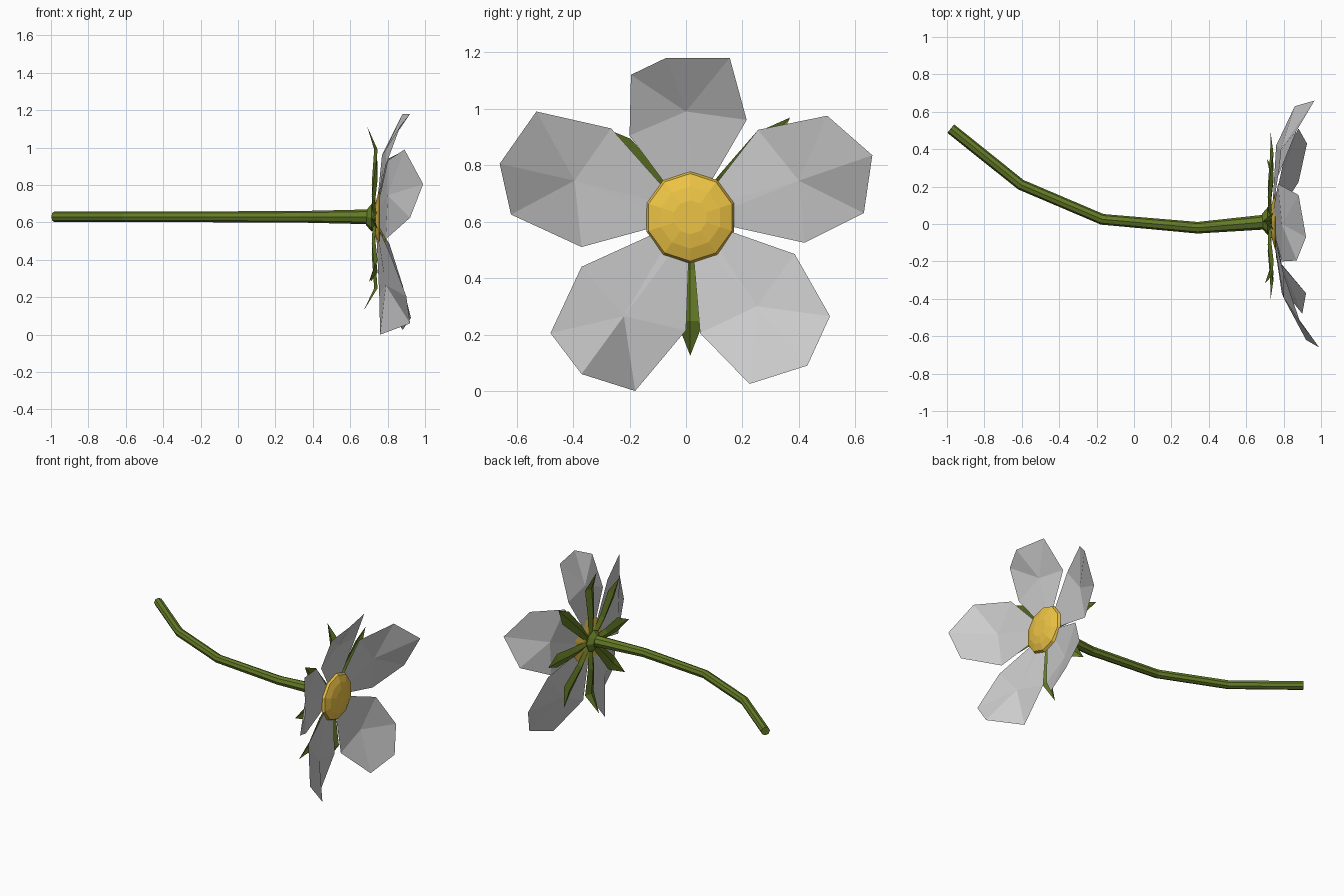
import bpy, math

if "Cube" in bpy.data.objects:
    bpy.data.objects.remove(bpy.data.objects["Cube"])

CY, CZ = 0.015, 0.615   # flower axis runs along x through this point


def material(name, rgb):
    m = bpy.data.materials.new(name)
    m.diffuse_color = (*rgb, 1)
    m.use_nodes = True
    m.node_tree.nodes["Principled BSDF"].inputs["Base Color"].default_value = m.diffuse_color
    return m


GREEN = material("leaf_green", (0.13, 0.20, 0.02))
YELLOW = material("pollen_yellow", (0.85, 0.55, 0.06))


def add_mesh(name, verts, faces, mat=None):
    me = bpy.data.meshes.new(name)
    me.from_pydata(verts, [], faces)
    ob = bpy.data.objects.new(name, me)
    bpy.context.collection.objects.link(ob)
    if mat:
        me.materials.append(mat)
    return ob


def lathe_x(name, profile, sides, mat, cz=CZ):
    """Revolve (x, radius) pairs about the flower axis, capping both ends."""
    verts, faces = [], []
    for x, r in profile:
        for i in range(sides):
            a = math.pi / 2 + math.tau * i / sides
            verts.append((x, CY + r * math.cos(a), cz + r * math.sin(a)))
    for k in range(len(profile) - 1):
        for i in range(sides):
            j = (i + 1) % sides
            faces.append((k * sides + i, k * sides + j,
                          (k + 1) * sides + j, (k + 1) * sides + i))
    faces.append(tuple(reversed(range(sides))))
    faces.append(tuple(range((len(profile) - 1) * sides, len(profile) * sides)))
    return add_mesh(name, verts, faces, mat)


# Stem: bent eight-sided tube
cu = bpy.data.curves.new("stem", "CURVE")
cu.dimensions = "3D"
cu.bevel_depth = 1.0
cu.bevel_resolution = 2
cu.use_fill_caps = True
path = [(-0.98, 0.51, 0.029), (-0.605, 0.21, 0.029), (-0.17, 0.025, 0.029),
        (0.34, -0.02, 0.031), (0.72, 0.012, 0.040)]
sp = cu.splines.new("POLY")
sp.use_smooth = False
sp.points.add(len(path) - 1)
for p, (x, y, r) in zip(sp.points, path):
    p.co = (x, y, 0.63, 1)
    p.radius = r
cu.materials.append(GREEN)
bpy.context.collection.objects.link(bpy.data.objects.new("stem", cu))

# Swollen base behind the petals, and the domed flower centre
lathe_x("calyx", [(0.685, 0.04), (0.715, 0.075), (0.74, 0.05)], 8, GREEN, 0.625)
lathe_x("flower_centre", [(0.735, 0.09), (0.755, 0.163), (0.772, 0.155),
                          (0.79, 0.11), (0.80, 0.06)], 10, YELLOW)

# Sepals: eight folded narrow leaves (length, tip x)
sepals = [(0.48, 0.73), (0.50, 0.74), (0.50, 0.69), (0.46, 0.74),
          (0.42, 0.73), (0.47, 0.70), (0.49, 0.67), (0.47, 0.71)]
for i, (length, tip) in enumerate(sepals):
    a = math.tau * i / 8
    ca, sa = math.cos(a), math.sin(a)
    verts = []
    for t, w, x in [(0.08, 0.02, 0.72), (0.38, 0.035, 0.715),
                    (0.75, 0.048, 0.728), (1.0, 0.0, tip)]:
        for s in (-1, 0, 1):
            d, v = t * length, s * w
            verts.append((x + (0.018 if s and w else 0),
                          CY + d * ca - v * sa, CZ + d * sa + v * ca))
    verts = verts[:10]
    faces = [(k, k + 1, k + 4, k + 3) for k in (0, 1, 3, 4)] + [(6, 7, 9), (7, 8, 9)]
    add_mesh(f"sepal_{i + 1}", verts, faces, GREEN)

# Petals: raised rim fanned round a middle point, narrowing to the flower axis
petals = [
    [(0.79, 0.0, 0.99), (0.79, -0.2, 0.905), (0.87, -0.195, 1.12),
     (0.92, -0.07, 1.18), (0.88, 0.155, 1.18), (0.77, 0.215, 0.96)],
    [(0.785, 0.4, 0.745), (0.77, 0.255, 0.925), (0.87, 0.50, 0.975),
     (0.965, 0.66, 0.835), (0.86, 0.63, 0.63), (0.76, 0.42, 0.525)],
    [(0.785, 0.25, 0.30), (0.81, 0.385, 0.485), (0.88, 0.51, 0.265),
     (0.925, 0.43, 0.09), (0.88, 0.225, 0.025), (0.77, 0.05, 0.205)],
    [(0.79, -0.22, 0.265), (0.755, 0.0, 0.215), (0.76, -0.18, 0.0),
     (0.92, -0.37, 0.06), (0.90, -0.48, 0.205), (0.81, -0.37, 0.44)],
    [(0.80, -0.395, 0.745), (0.79, -0.37, 0.51), (0.92, -0.62, 0.625),
     (0.99, -0.66, 0.805), (0.89, -0.53, 0.99), (0.80, -0.265, 0.93)],
]
for i, pts in enumerate(petals):
    # two base points on the sides facing the shoulders
    base = [(0.738, CY + 0.1 * (pts[k][1] - CY), CZ + 0.1 * (pts[k][2] - CZ))
            for k in (5, 1)]
    n = len(pts) + 2
    faces = [(0, k, k + 1 if k + 1 < n else 1) for k in range(1, n)]
    add_mesh(f"petal_{i + 1}", pts + base, faces)
